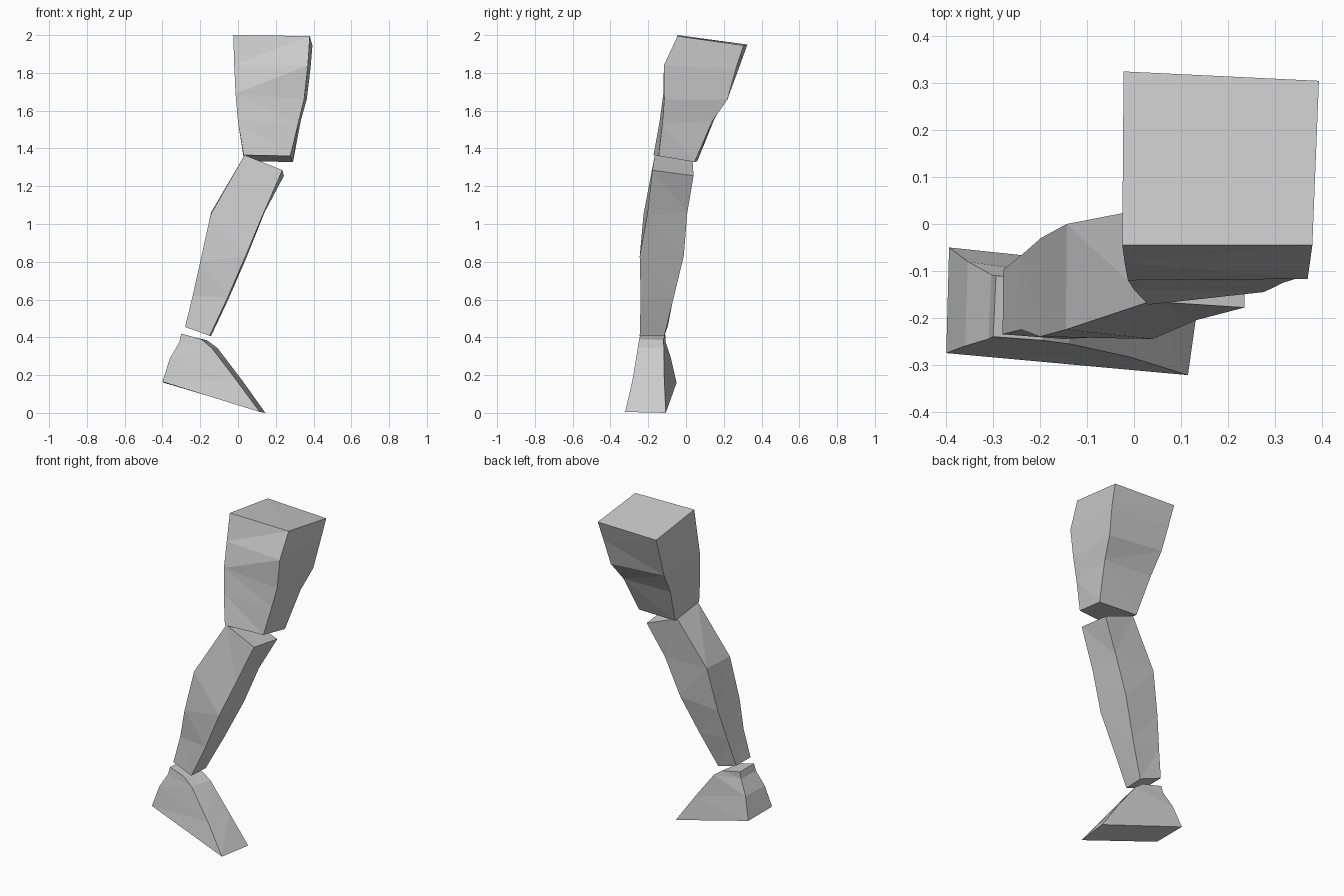
import bpy, bmesh


def limb(name, sections, shift):
    """Loft four-sided slanted cross-sections into one closed faceted block.
    Section: left (x, z), right (x, z), front y (left, right),
    back y (left, right), drop of the back edge. shift: x offset at the back."""
    bm = bmesh.new()
    rings = []
    for (lx, lz), (rx, rz), (fl, fr), (bl, br), drop in sections:
        corners = [(lx, fl, lz), (rx, fr, rz),
                   (rx + shift, br, rz - drop), (lx + shift * 0.2, bl, lz - drop)]
        rings.append([bm.verts.new(c) for c in corners])
    for a, b in zip(rings, rings[1:]):
        for i in range(4):
            j = (i + 1) % 4
            bm.faces.new((a[i], b[i], b[j], a[j]))
    bm.faces.new(rings[0])
    bm.faces.new(rings[-1][::-1])
    bmesh.ops.triangulate(bm, faces=bm.faces[:])
    bmesh.ops.recalc_face_normals(bm, faces=bm.faces[:])
    mesh = bpy.data.meshes.new(name)
    bm.to_mesh(mesh)
    bm.free()
    obj = bpy.data.objects.new(name, mesh)
    bpy.context.collection.objects.link(obj)


# Upper leg: wide at the hip, tapering to the knee
limb("thigh", [
    ((-0.025, 2.00), (0.38, 1.995), (-0.045, -0.045), (0.325, 0.305), 0.05),
    ((-0.02, 1.84), (0.37, 1.84), (-0.082, -0.117), (0.28, 0.265), 0.015),
    ((-0.013, 1.69), (0.35, 1.66), (-0.12, -0.115), (0.23, 0.22), 0.0),
    ((0.00, 1.54), (0.318, 1.53), (-0.14, -0.125), (0.15, 0.14), -0.015),
    ((0.03, 1.365), (0.277, 1.36), (-0.172, -0.145), (0.06, 0.045), 0.032),
], 0.014)

# Lower leg: leans from knee to ankle with a slight calf bulge
limb("shin", [
    ((0.035, 1.365), (0.235, 1.285), (-0.165, -0.178), (0.035, 0.04), 0.03),
    ((-0.145, 1.05), (0.132, 1.05), (-0.225, -0.205), (0.00, 0.007), -0.01),
    ((-0.20, 0.80), (0.04, 0.83), (-0.24, -0.245), (-0.03, -0.012), 0.0),
    ((-0.24, 0.62), (-0.055, 0.61), (-0.225, -0.24), (-0.065, -0.065), 0.0),
    ((-0.28, 0.455), (-0.15, 0.408), (-0.235, -0.245), (-0.097, -0.115), 0.0),
], 0.008)

# Foot: narrow ankle flaring to a sloping sole with the toe on the ground
limb("foot", [
    ((-0.30, 0.42), (-0.195, 0.39), (-0.24, -0.248), (-0.11, -0.12), 0.005),
    ((-0.31, 0.375), (-0.14, 0.345), (-0.245, -0.255), (-0.108, -0.117), 0.0),
    ((-0.36, 0.29), (-0.01, 0.175), (-0.26, -0.283), (-0.08, -0.115), 0.0),
    ((-0.40, 0.165), (0.115, 0.005), (-0.275, -0.322), (-0.05, -0.107), 0.005),
], 0.03)
